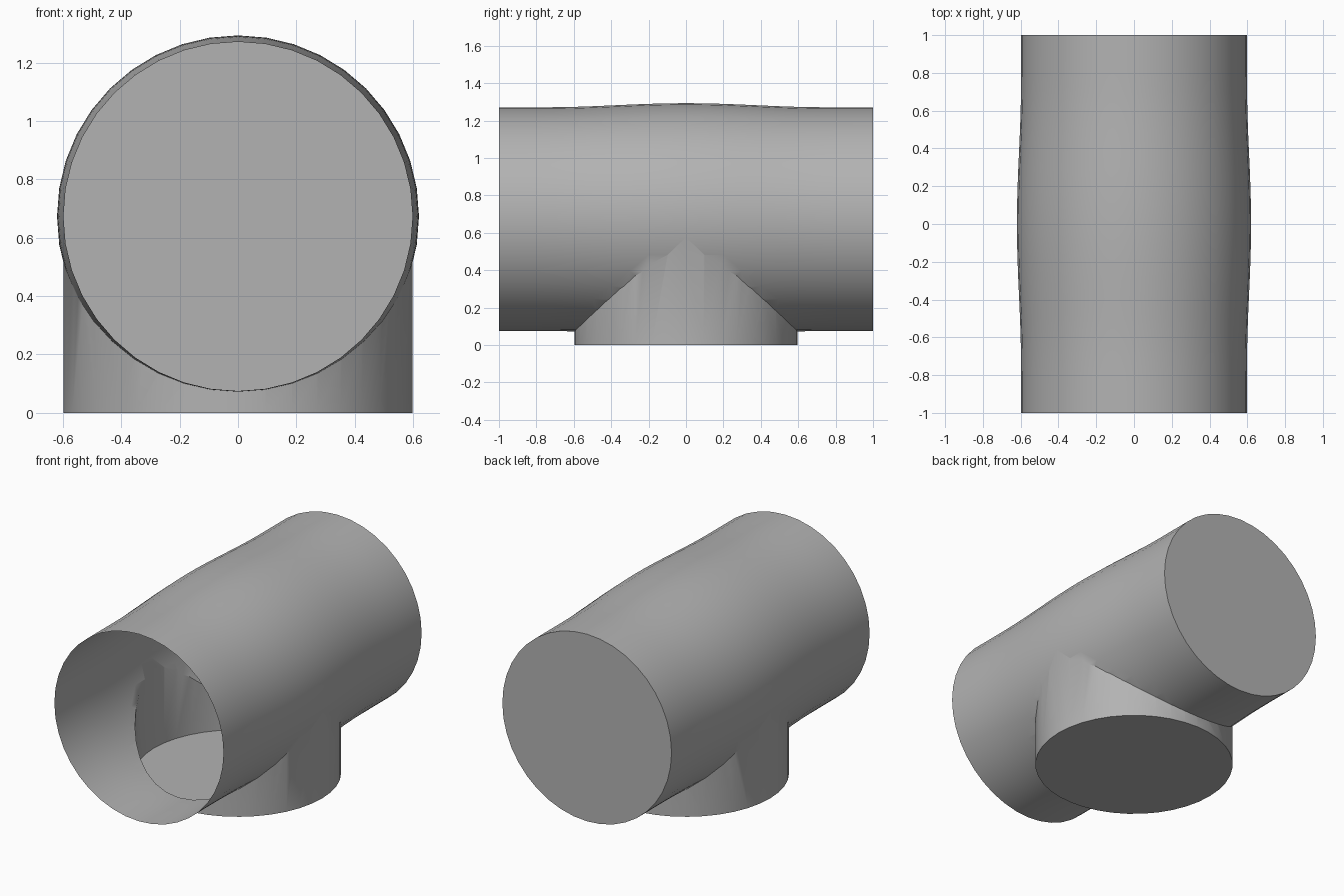
import bpy
import bmesh
import math

SIDES = 40
AXIS_Z = 0.673
RADIUS = 0.598
BULGE = 0.022

if "Cube" in bpy.data.objects:
    bpy.data.objects.remove(bpy.data.objects["Cube"], do_unlink=True)

grey = bpy.data.materials.new("plain grey")
grey.use_nodes = True
colour = (0.45, 0.45, 0.45, 1)
grey.diffuse_color = colour
grey.node_tree.nodes["Principled BSDF"].inputs["Base Color"].default_value = colour


def lofted_tube(name, rings):
    """Closed tube through a list of vertex rings, capped at both ends."""
    bm = bmesh.new()
    loops = [[bm.verts.new(p) for p in ring] for ring in rings]
    for a, b in zip(loops, loops[1:]):
        for i in range(SIDES):
            j = (i + 1) % SIDES
            bm.faces.new((a[i], a[j], b[j], b[i]))
    bm.faces.new(loops[0])
    bm.faces.new(loops[-1])
    bmesh.ops.recalc_face_normals(bm, faces=bm.faces)
    mesh = bpy.data.meshes.new(name)
    bm.to_mesh(mesh)
    bm.free()
    mesh.materials.append(grey)
    obj = bpy.data.objects.new(name, mesh)
    bpy.context.collection.objects.link(obj)
    return obj


def circle(r):
    return [(r * math.cos(math.tau * i / SIDES), r * math.sin(math.tau * i / SIDES))
            for i in range(SIDES)]


def body_radius(y):
    swell = 0.5 + 0.5 * math.cos(math.pi * min(abs(y) / 0.75, 1))
    return RADIUS + BULGE * swell


# Main pipe, slightly swollen at the middle
stations = [-1 + i / 10 for i in range(21)]
body = lofted_tube("tee_pipe", [
    [(u, y, AXIS_Z + v) for u, v in circle(body_radius(y))] for y in stations])

# Downward branch, ending inside the main pipe
branch = lofted_tube("branch_pipe", [
    [(u, v, z) for u, v in circle(RADIUS - 0.001)] for z in (0, 0.66)])

# Join both into one hollow shell
join = body.modifiers.new("join_branch", "BOOLEAN")
join.operation = "UNION"
join.solver = "EXACT"
join.object = branch
bpy.context.view_layer.objects.active = body
body.select_set(True)
bpy.ops.object.modifier_apply(modifier=join.name)
bpy.data.objects.remove(branch, do_unlink=True)

# Open the front end; back and bottom stay closed
bm = bmesh.new()
bm.from_mesh(body.data)
front = [f for f in bm.faces if f.normal.y < -0.99 and f.calc_center_median().y < -0.99]
bmesh.ops.delete(bm, geom=front, context="FACES")
bm.to_mesh(body.data)
bm.free()

bpy.ops.object.select_all(action="DESELECT")
body.select_set(True)
bpy.ops.object.shade_smooth_by_angle(angle=math.radians(30))
